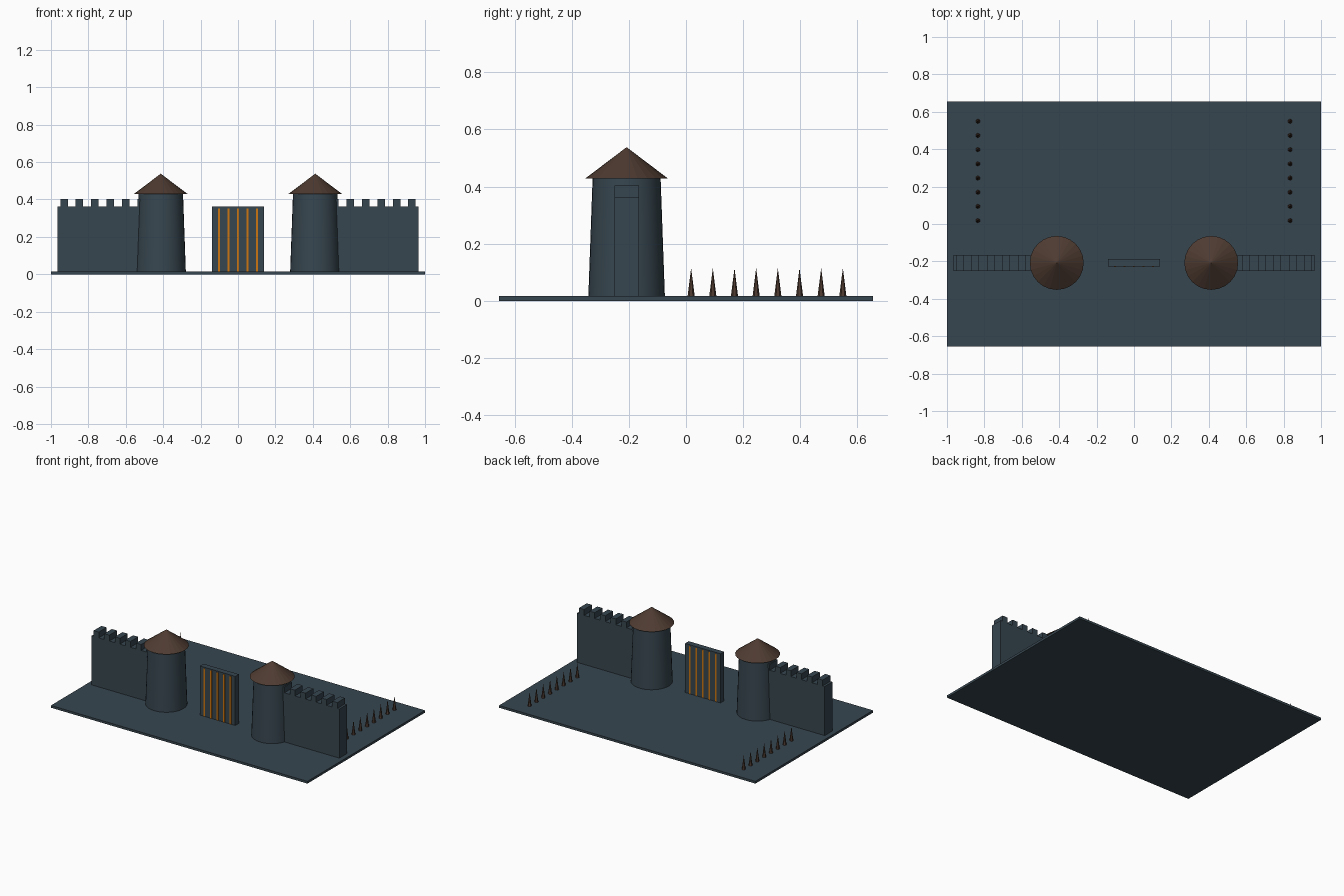
import bpy, math

if "Cube" in bpy.data.objects:
    bpy.data.objects.remove(bpy.data.objects["Cube"])

def material(name, rgb):
    m = bpy.data.materials.new(name)
    lin = [((c / 255 + 0.055) / 1.055) ** 2.4 if c > 10 else c / 255 / 12.92 for c in rgb]
    m.diffuse_color = (*lin, 1)
    m.use_nodes = True
    m.node_tree.nodes["Principled BSDF"].inputs["Base Color"].default_value = m.diffuse_color
    return m

SLATE = material("slate_grey", (55, 70, 79))
BROWN = material("dark_brown", (78, 59, 49))
AMBER = material("amber", (205, 118, 16))

def finish(name, mat):
    o = bpy.context.object
    o.name = name
    o.data.materials.append(mat)
    return o

def box(name, x0, x1, y0, y1, z0, z1, mat):
    bpy.ops.mesh.primitive_cube_add(size=1, location=((x0 + x1) / 2, (y0 + y1) / 2, (z0 + z1) / 2))
    bpy.context.object.scale = (x1 - x0, y1 - y0, z1 - z0)
    bpy.ops.object.transform_apply(location=False, rotation=False, scale=True)
    return finish(name, mat)

def cone(name, x, y, z0, z1, r0, r1, sides, mat, smooth=True):
    bpy.ops.mesh.primitive_cone_add(vertices=sides, radius1=r0, radius2=r1, depth=z1 - z0,
                                    location=(x, y, (z0 + z1) / 2))
    if smooth:
        bpy.ops.object.shade_smooth_by_angle(angle=math.radians(40))
    return finish(name, mat)

G = 0.016     # top of the base slab
YW = -0.208   # centre line of the wall

# Base slab
box("base", -1, 1, -0.655, 0.655, 0, G, SLATE)

for side, s in (("left", -1), ("right", 1)):
    # Tapered round tower with conical roof
    cone(f"{side}_tower", s * 0.413, YW, G, 0.432, 0.134, 0.119, 32, SLATE)
    cone(f"{side}_roof", s * 0.413, YW, 0.429, 0.538, 0.144, 0, 24, BROWN, False)
    # Wall running into the tower, with merlons
    a, b = sorted((s * 0.966, s * 0.48))
    box(f"{side}_wall", a, b, YW - 0.043, YW + 0.043, G, 0.362, SLATE)
    for i in range(6):
        c = s * (0.93 - i * 0.0825)
        box(f"{side}_merlon_{i + 1}", c - 0.02, c + 0.02, YW - 0.043, YW + 0.043, 0.36, 0.403, SLATE)
    # Row of stakes
    for i in range(8):
        cone(f"{side}_stake_{i + 1}", s * 0.835, 0.018 + i * 0.0759, G, 0.115, 0.0125, 0, 6, BROWN, False)

# Gate panel with vertical bars on both faces
box("gate", -0.138, 0.138, YW - 0.02, YW + 0.02, G, 0.362, SLATE)
for i in range(5):
    c = (i - 2) * 0.051
    box(f"gate_bar_{i + 1}", c - 0.006, c + 0.006, YW - 0.022, YW + 0.022, G, 0.353, AMBER)
